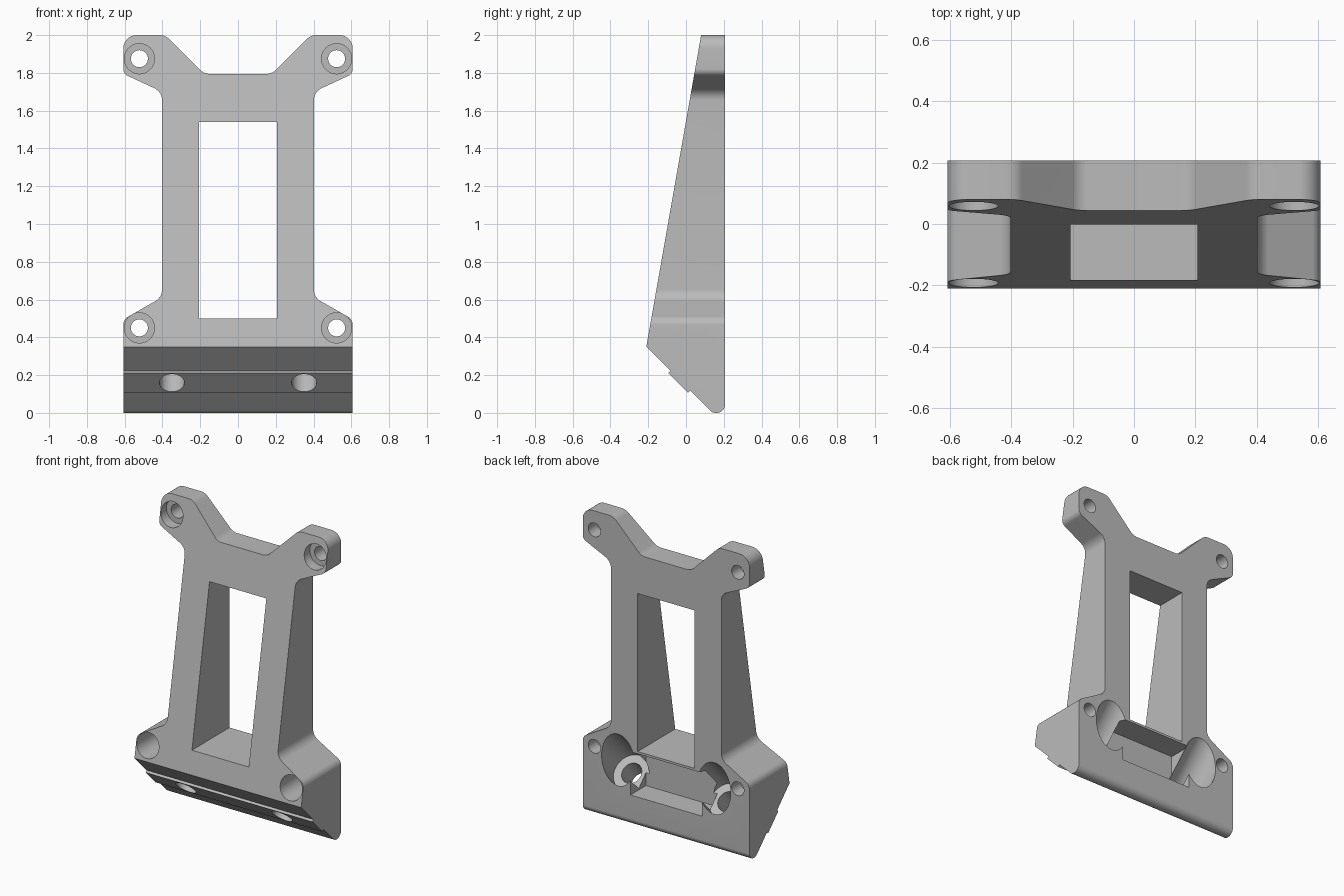
import bpy, bmesh, math
from mathutils import Vector, Matrix

if "Cube" in bpy.data.objects:
    bpy.data.objects.remove(bpy.data.objects["Cube"], do_unlink=True)

grey = bpy.data.materials.new("plain_grey")
grey.use_nodes = True
grey.diffuse_color = (0.5, 0.5, 0.5, 1)
grey.node_tree.nodes["Principled BSDF"].inputs["Base Color"].default_value = (0.5, 0.5, 0.5, 1)


def fillet(corners, steps=10):
    """Round each (a, b, radius) corner of a closed polygon."""
    out = []
    for i, (a, b, r) in enumerate(corners):
        p = Vector((a, b))
        if r == 0:
            out.append(p)
            continue
        u = (Vector(corners[i - 1][:2]) - p).normalized()
        v = (Vector(corners[(i + 1) % len(corners)][:2]) - p).normalized()
        half = u.angle(v) / 2
        centre = p + (u + v).normalized() * (r / math.sin(half))
        start = p + u * (r / math.tan(half)) - centre
        end = p + v * (r / math.tan(half)) - centre
        for k in range(steps + 1):
            t = k / steps
            out.append(centre + (start * (1 - t) + end * t).normalized() * r)
    return out


def finish(name, bm):
    bmesh.ops.recalc_face_normals(bm, faces=bm.faces[:])
    mesh = bpy.data.meshes.new(name)
    bm.to_mesh(mesh)
    bm.free()
    mesh.materials.append(grey)
    obj = bpy.data.objects.new(name, mesh)
    bpy.context.scene.collection.objects.link(obj)
    return obj


def prism(name, points, place, reach):
    """Closed solid with the polygon as both caps, at -reach and +reach."""
    bm = bmesh.new()
    near = [bm.verts.new(place(p, -reach)) for p in points]
    far = [bm.verts.new(place(p, reach)) for p in points]
    bm.faces.new(near)
    bm.faces.new(far[::-1])
    for i in range(len(points)):
        bm.faces.new((near[i], near[i - 1], far[i - 1], far[i]))
    return finish(name, bm)


def box(name, x, y, z):
    bm = bmesh.new()
    bmesh.ops.create_cube(bm, size=1)
    for v in bm.verts:
        v.co = [lo + (c + 0.5) * (hi - lo) for c, (lo, hi) in zip(v.co, (x, y, z))]
    return finish(name, bm)


def rod(name, start, end, radius):
    start, end = Vector(start), Vector(end)
    axis = end - start
    turn = Matrix.Translation((start + end) / 2) @ axis.to_track_quat("Z", "Y").to_matrix().to_4x4()
    bm = bmesh.new()
    bmesh.ops.create_cone(bm, cap_ends=True, segments=48, radius1=radius, radius2=radius,
                          depth=axis.length, matrix=turn)
    return finish(name, bm)


def combine(target, tool, operation="DIFFERENCE"):
    """Bake a boolean, moving to the next solver if one yields nothing."""
    mod = target.modifiers.new("cut", "BOOLEAN")
    mod.operation, mod.object = operation, tool
    for solver in ("EXACT", "FLOAT", "MANIFOLD"):
        mod.solver = solver
        bpy.context.view_layer.update()
        depsgraph = bpy.context.evaluated_depsgraph_get()
        result = bpy.data.meshes.new_from_object(target.evaluated_get(depsgraph))
        if len(result.polygons):
            break
    target.modifiers.remove(mod)
    target.data = result
    bpy.data.objects.remove(tool, do_unlink=True)


# Wedge side profile (y, z) with the raised rib on the sloping foot
side = fillet([(0.207, 2.1, 0), (0.0976, 2.1, 0), (-0.21, 0.35, 0), (-0.083, 0.223, 0),
               (-0.094, 0.212, 0), (0.011, 0.107, 0), (0.022, 0.118, 0),
               (0.14, 0, 0.045), (0.207, 0, 0.045)])
bracket = prism("bracket", side, lambda p, d: (d, p.x, p.y), 0.7)

# Front outline (x, z): waisted body with four ears
half = [(0.607, -0.1, 0), (0.607, 0.495, 0.05), (0.402, 0.612, 0.07), (0.402, 1.70, 0.07),
        (0.607, 1.795, 0.04), (0.607, 2.0, 0.07), (0.385, 2.0, 0.07), (0.18, 1.795, 0.07)]
outline = fillet(half + [(-x, z, r) for x, z, r in reversed(half)])
combine(bracket, prism("outline", outline, lambda p, d: (p.x, d, p.y), 1), "INTERSECT")

# Central window and rear pocket
combine(bracket, box("window", (-0.207, 0.207), (-1, 1), (0.5, 1.54)))
combine(bracket, box("pocket", (-0.26, 0.26), (0.045, 1), (0.2, 0.485)))

for s in (-1, 1):
    # Counterbored ear holes
    for z in (0.45, 1.875):
        combine(bracket, rod("ear_hole", (s * 0.522, -1, z), (s * 0.522, 1, z), 0.045))
        combine(bracket, rod("ear_bore", (s * 0.522, -1, z), (s * 0.522, 0.115, z), 0.08))
    # Slanted foot holes with wide rear bores
    foot = Vector((s * 0.35, -0.04, 0.16))
    slant = Vector((0, 1, 1))
    combine(bracket, rod("foot_hole", foot - slant * 0.2, foot + slant * 0.3, 0.066))
    combine(bracket, rod("foot_bore", foot + slant * 0.105, foot + slant * 0.42, 0.12))

bpy.ops.object.select_all(action="DESELECT")
bracket.select_set(True)
bpy.context.view_layer.objects.active = bracket
bpy.ops.object.shade_smooth_by_angle(angle=math.radians(25))
